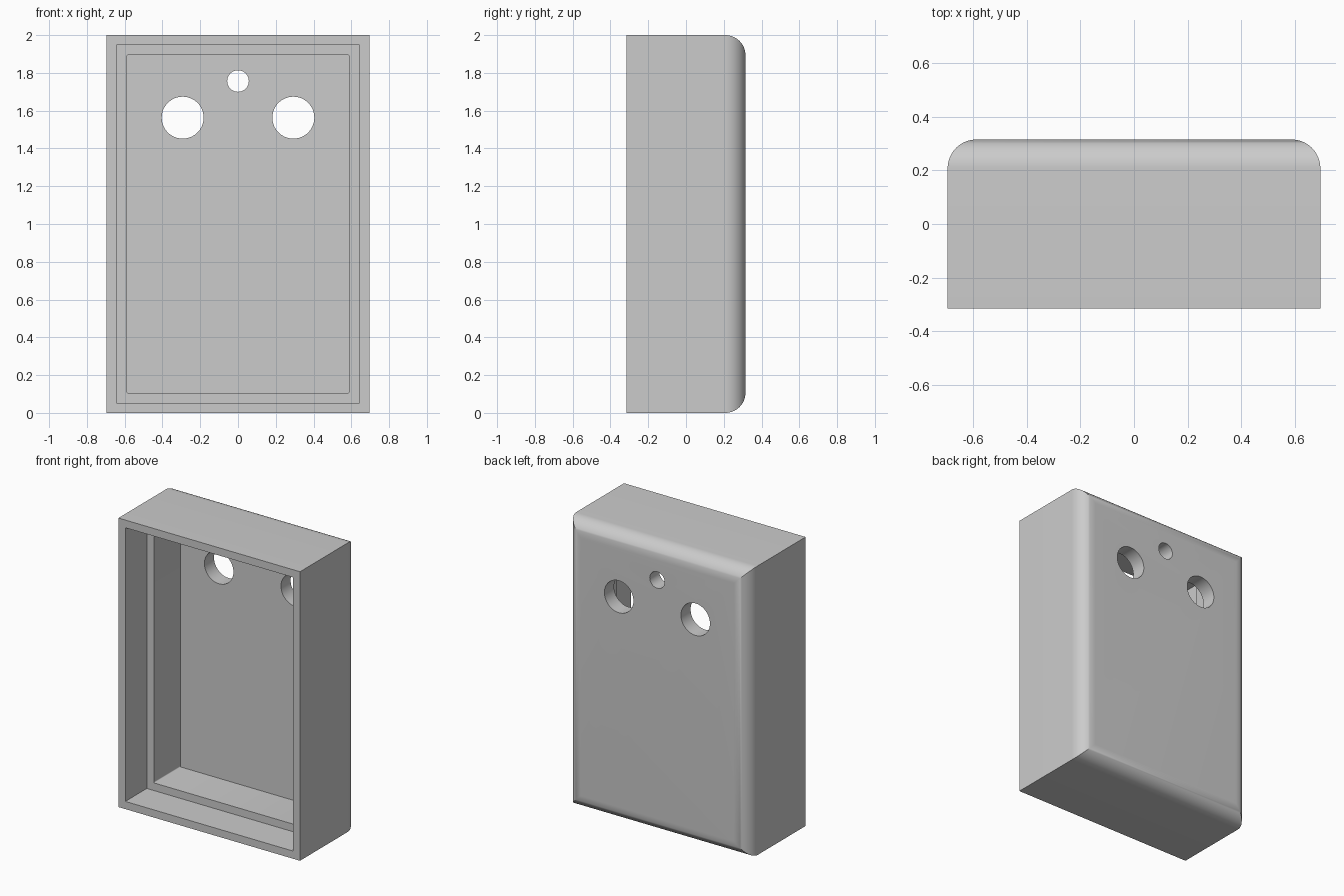
import bpy, bmesh, math

if "Cube" in bpy.data.objects:
    bpy.data.objects.remove(bpy.data.objects["Cube"], do_unlink=True)

WIDTH, DEPTH, HEIGHT = 1.39, 0.63, 2.0
WALL = 0.053
FRONT, BACK = -DEPTH / 2, DEPTH / 2
LEDGE_Y, FLOOR_Y = -0.08, 0.21

grey = bpy.data.materials.new("plain_grey")
grey.use_nodes = True
COLOUR = (0.6, 0.6, 0.6, 1)
grey.diffuse_color = COLOUR
grey.node_tree.nodes["Principled BSDF"].inputs["Base Color"].default_value = COLOUR


def box(name, inset, y0, y1):
    """Box following the case outline, inset on all four sides."""
    bpy.ops.mesh.primitive_cube_add(size=1, location=(0, (y0 + y1) / 2, HEIGHT / 2))
    ob = bpy.context.object
    ob.name = name
    ob.scale = (WIDTH - 2 * inset, y1 - y0, HEIGHT - 2 * inset)
    bpy.ops.object.transform_apply(location=True, rotation=True, scale=True)
    ob.data.materials.append(grey)
    return ob


def bevel_edges(ob, radius, segments, rule):
    """Round the edges whose two end points satisfy the rule."""
    bm = bmesh.new()
    bm.from_mesh(ob.data)
    edges = [e for e in bm.edges if rule(*(v.co for v in e.verts))]
    bmesh.ops.bevel(bm, geom=edges, offset=radius, offset_type='OFFSET',
                    segments=segments, profile=0.5, affect='EDGES')
    bm.to_mesh(ob.data)
    bm.free()


def cut(target, cutter):
    mod = target.modifiers.new(cutter.name, 'BOOLEAN')
    mod.operation = 'DIFFERENCE'
    mod.solver = 'EXACT'
    mod.object = cutter
    bpy.context.view_layer.objects.active = target
    bpy.ops.object.modifier_apply(modifier=mod.name)
    bpy.data.objects.remove(cutter, do_unlink=True)


# Case shell with the four back edges rounded
case = box("case_shell", 0, FRONT, BACK)
bevel_edges(case, 0.107, 16, lambda a, b: min(a.y, b.y) > 0)

# Stepped recess: wide opening at the front, narrower pocket behind the ledge
cut(case, box("front_recess", WALL, FRONT - 0.1, LEDGE_Y))
pocket = box("inner_pocket", 2 * WALL, LEDGE_Y - 0.1, FLOOR_Y)
bevel_edges(pocket, 0.006, 3, lambda a, b: abs(a.y - b.y) > 0.1)
cut(case, pocket)

# Two large holes and a small one through the back panel
for x, z, radius in ((-0.293, 1.563, 0.111), (0.293, 1.563, 0.111), (0, 1.757, 0.057)):
    bpy.ops.mesh.primitive_cylinder_add(vertices=64, radius=radius, depth=0.4,
                                        location=(x, BACK, z),
                                        rotation=(math.pi / 2, 0, 0))
    hole = bpy.context.object
    hole.name = "hole_cutter"
    hole.data.materials.append(grey)
    cut(case, hole)

# Smooth rounded surfaces, keep hard edges
bpy.ops.object.select_all(action='DESELECT')
case.select_set(True)
bpy.context.view_layer.objects.active = case
bpy.ops.object.shade_smooth_by_angle(angle=math.radians(30))
